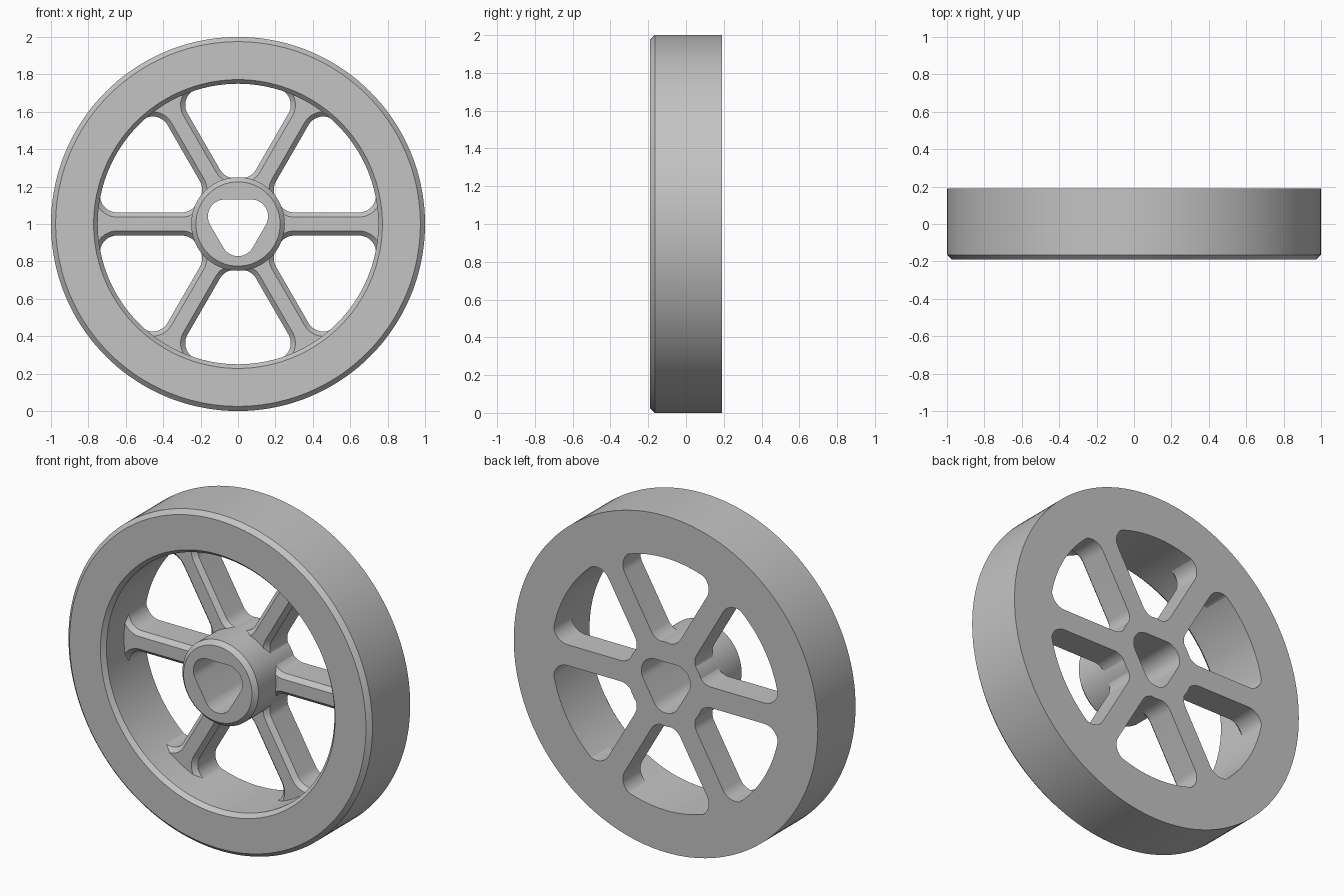
import bpy, bmesh
from math import sin, cos, asin, radians, pi

if "Cube" in bpy.data.objects:
    bpy.data.objects.remove(bpy.data.objects["Cube"])

HALF = 0.19           # half the wheel's thickness
CHAMFER = 0.025
HUB_R, RIM_R = 0.25, 0.75
SPOKE_HALF = 0.062
FILLET = 0.09
SIDES = 144

grey = bpy.data.materials.new("plain_grey")
grey.use_nodes = True
grey.diffuse_color = (0.55, 0.55, 0.55, 1)
grey.node_tree.nodes["Principled BSDF"].inputs["Base Color"].default_value = (0.55, 0.55, 0.55, 1)


def arc(cx, cz, r, start, end, n):
    angles = [start + (end - start) * i / n for i in range(n + 1)]
    return [(cx + r * cos(a), cz + r * sin(a)) for a in angles]


def circle(r):
    return arc(0, 0, r, 0, 2 * pi, SIDES)[:-1]


def add_loft(bm, sections, ring=False):
    """Join outlines placed at depths y; cap the ends, or close into a ring."""
    loops = [[bm.verts.new((x, y, 1 + z)) for x, z in pts] for pts, y in sections]
    pairs = list(zip(loops, loops[1:]))
    if ring:
        pairs.append((loops[-1], loops[0]))
    else:
        bm.faces.new(loops[0])
        bm.faces.new(loops[-1])
    for a, b in pairs:
        for i in range(len(a)):
            j = (i + 1) % len(a)
            bm.faces.new((a[i], a[j], b[j], b[i]))


def make_object(name, lofts, ring=False):
    bm = bmesh.new()
    for sections in lofts:
        add_loft(bm, sections, ring)
    bmesh.ops.recalc_face_normals(bm, faces=bm.faces)
    mesh = bpy.data.meshes.new(name)
    bm.to_mesh(mesh)
    bm.free()
    mesh.materials.append(grey)
    obj = bpy.data.objects.new(name, mesh)
    bpy.context.collection.objects.link(obj)
    return obj


def activate(obj):
    bpy.ops.object.select_all(action='DESELECT')
    obj.select_set(True)
    bpy.context.view_layer.objects.active = obj


def cut(obj, cutter):
    cutter.hide_render = True
    mod = obj.modifiers.new("cut", 'BOOLEAN')
    mod.operation, mod.solver, mod.object = 'DIFFERENCE', 'EXACT', cutter
    activate(obj)
    bpy.ops.object.modifier_apply(modifier=mod.name)
    bpy.data.objects.remove(cutter)


def window(turn, grow):
    """Rounded opening between two spokes, enlarged evenly by grow."""
    r_in, r_out = HUB_R - 0.004 + FILLET, RIM_R + 0.005 - FILLET
    t_in = radians(30) - asin((SPOKE_HALF + FILLET) / r_in)
    t_out = radians(30) - asin((SPOKE_HALF + FILLET) / r_out)
    side = radians(240)
    r = FILLET + grow
    half = arc(r_in * cos(t_in), -r_in * sin(t_in), r, pi - t_in, side, 10)
    half += arc(r_out * cos(t_out), -r_out * sin(t_out), r, side, 2 * pi - t_out, 14)
    half += arc(0, 0, r_out + r, -t_out, 0, 8)[1:]
    pts = half + [(u, -v) for u, v in half[-2::-1]]
    c, s = cos(turn), sin(turn)
    return [(u * c - v * s, u * s + v * c) for u, v in pts]


# Rim: chamfered on both front edges
rim = make_object("rim", [[
    (circle(RIM_R + CHAMFER - 0.003), -HALF), (circle(1 - CHAMFER), -HALF),
    (circle(1), CHAMFER - HALF), (circle(1), HALF),
    (circle(RIM_R), HALF), (circle(RIM_R), CHAMFER - HALF)]], ring=True)

# Spokes: half-depth web with six openings, flared at the front
inner, outer = circle(HUB_R - 0.001), circle(RIM_R + 0.001)
spokes = make_object("spokes", [[(inner, 0), (outer, 0), (outer, HALF), (inner, HALF)]], ring=True)
openings = []
for k in range(6):
    turn = radians(30 + 60 * k)
    openings.append([(window(turn, CHAMFER + 0.02), -0.02),
                     (window(turn, 0), CHAMFER), (window(turn, 0), HALF + 0.1)])
cut(spokes, make_object("window_cutter", openings))

# Hub: full depth, with a rounded three-sided bore pointing down
hub = make_object("hub", [[(circle(HUB_R - CHAMFER), -HALF),
                           (circle(HUB_R), CHAMFER - HALF), (circle(HUB_R), HALF)]])
bore, reach = [], 2 * (0.131 - FILLET)
for deg in (-90, 30, 150):
    a = radians(deg)
    bore += arc(reach * cos(a), reach * sin(a), FILLET, a - pi / 3, a + pi / 3, 14)
cut(hub, make_object("bore_cutter", [[(bore, -0.3), (bore, 0.3)]]))

for part in (rim, spokes, hub):
    activate(part)
    bpy.ops.object.shade_smooth_by_angle(angle=radians(30))
